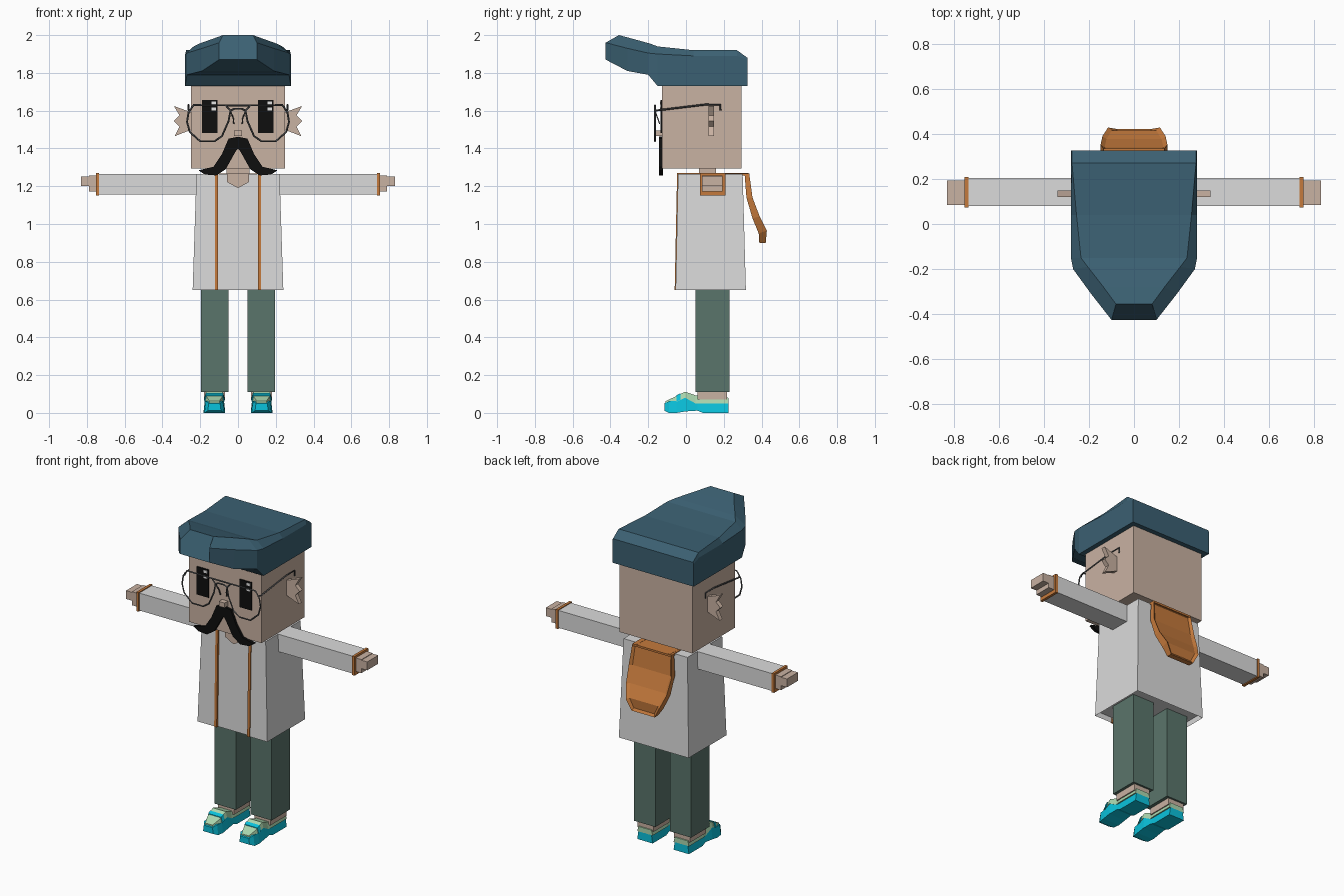
import bpy
import bmesh

if "Cube" in bpy.data.objects:
    bpy.data.objects.remove(bpy.data.objects["Cube"])


def material(name, *rgb):
    lin = [((c / 255 + 0.055) / 1.055) ** 2.4 if c > 10 else c / 3295 for c in rgb] + [1]
    m = bpy.data.materials.new(name)
    m.use_nodes = True
    m.diffuse_color = lin
    m.node_tree.nodes["Principled BSDF"].inputs["Base Color"].default_value = lin
    return m


SKIN = material("skin", 201, 178, 162)
CLOTH = material("pale grey cloth", 219, 219, 219)
ORANGE = material("orange trim", 197, 122, 60)
HAIR = material("blue hair", 59, 96, 114)
PANTS = material("green trousers", 90, 117, 107)
CYAN = material("cyan sole", 10, 194, 220)
MINT = material("mint upper", 172, 215, 175)
BLACK = material("black", 14, 14, 14)
WIRE = material("dark wire", 80, 82, 84)
WHITE = material("white glint", 240, 240, 240)


def finish(name, mesh, *mats):
    ob = bpy.data.objects.new(name, mesh)
    bpy.context.scene.collection.objects.link(ob)
    mesh.materials.clear()
    for m in mats:
        mesh.materials.append(m)
    return ob


def loft(name, rings, mats, s=1, edit=None):
    """Closed solid through matching rings of points; s = -1 mirrors in x."""
    bm = bmesh.new()
    vs = [[bm.verts.new((s * x, y, z)) for x, y, z in ring] for ring in rings]
    n = len(rings[0])
    for a, b in zip(vs, vs[1:]):
        for i in range(n):
            j = (i + 1) % n
            bm.faces.new((a[i], a[j], b[j], b[i]))
    bm.faces.new(vs[0])
    bm.faces.new(vs[-1])
    bmesh.ops.recalc_face_normals(bm, faces=bm.faces)
    if edit:
        edit(bm)
    mesh = bpy.data.meshes.new(name)
    bm.to_mesh(mesh)
    bm.free()
    return finish(name, mesh, *(mats if isinstance(mats, tuple) else (mats,)))


def box(name, x, y, z, mat, s=1):
    ring = lambda h: [(x[0], y[0], h), (x[1], y[0], h), (x[1], y[1], h), (x[0], y[1], h)]
    return loft(name, [ring(z[0]), ring(z[1])], mat, s)


def front_plate(name, pts, y, mat, s=1):
    return loft(name, [[(px, d, pz) for px, pz in pts] for d in y], mat, s)


def sections(name, rows, cx, mat, s=1):
    """Rectangular sections along y: (y, half width, bottom, top)."""
    return loft(name, [[(cx - w, y, a), (cx + w, y, a), (cx + w * .85, y, b), (cx - w * .85, y, b)]
                       for y, w, a, b in rows], mat, s)


def wire(name, pts, closed=False, s=1, r=0.005):
    cu = bpy.data.curves.new(name, "CURVE")
    cu.dimensions = "3D"
    cu.bevel_depth = r
    cu.bevel_resolution = 0
    sp = cu.splines.new("POLY")
    sp.points.add(len(pts) - 1)
    for p, (x, y, z) in zip(sp.points, pts):
        p.co = (s * x, y, z, 1)
    sp.use_cyclic_u = closed
    tmp = bpy.data.objects.new("tmp", cu)
    bpy.context.scene.collection.objects.link(tmp)
    mesh = bpy.data.meshes.new_from_object(tmp.evaluated_get(bpy.context.evaluated_depsgraph_get()))
    bpy.data.objects.remove(tmp)
    return finish(name, mesh, WIRE)


# Head, neck and nose
box("head", (-.25, .25), (-.127, .295), (1.295, 1.76), SKIN)
box("neck", (-.06, .06), (.07, .16), (1.25, 1.3), SKIN)
box("nose", (-.02, .02), (-.16, -.12), (1.465, 1.495), SKIN)

# Swept hair: (y low, half width, bottom, side top, y top, top half width, top)
hair_rows = [(.325, .28, 1.73, 1.87, .325, .275, 1.88), (.27, .28, 1.73, 1.89, .27, .275, 1.92),
             (.04, .28, 1.73, 1.89, .04, .255, 1.92), (-.15, .28, 1.73, 1.9, -.15, .235, 1.94),
             (-.2, .27, 1.79, 1.905, -.19, .205, 1.955), (-.31, .19, 1.81, 1.93, -.28, .135, 1.98),
             (-.425, .1, 1.87, 1.96, -.355, .08, 2.0)]
loft("hair", [[(-w, y, a), (w, y, a), (w, y, b), (tw, ty, t), (-tw, ty, t), (-w, y, b)]
              for y, w, a, b, ty, tw, t in hair_rows], HAIR)

# Eyes with two glints each
for side, cx in (("left", .146), ("right", -.15)):
    box(side + "_eye", (cx - .041, cx + .041), (-.134, -.126), (1.483, 1.656), BLACK)
    for i, z in enumerate((1.633, 1.6)):
        box(f"{side}_eye_glint_{i}", (cx + .01, cx + .034), (-.137, -.133), (z, z + .016), WHITE)

moustache = [(0, 1.462), (.05, 1.452), (.085, 1.37), (.13, 1.303), (.21, 1.284),
             (.175, 1.262), (.115, 1.257), (.065, 1.29), (.012, 1.385), (0, 1.4)]
ear = [(.245, 1.59), (.34, 1.625), (.31, 1.575), (.34, 1.545),
       (.31, 1.515), (.335, 1.465), (.245, 1.5)]
lens = [(.235, 1.63), (.262, 1.59), (.27, 1.54), (.255, 1.487), (.2, 1.438), (.125, 1.438),
        (.085, 1.465), (.05, 1.545), (.04, 1.6), (.065, 1.628)]
sole = [(-.115, .035, .012, .05), (-.09, .052, 0, .062), (-.05, .057, 0, .062), (0, .057, .008, .088),
        (.06, .052, .012, .055), (.09, .053, 0, .05), (.225, .053, 0, .05)]
upper = [(-.108, .03, .045, .062), (-.06, .048, .055, .085), (-.005, .053, .08, .112),
         (.05, .048, .05, .093), (.08, .053, .049, .086), (.225, .053, .049, .08)]

# Paired parts
for side, s in (("left", 1), ("right", -1)):
    front_plate(side + "_moustache", moustache, (-.142, -.122), BLACK, s)
    front_plate(side + "_ear", ear, (.12, .148), SKIN, s)
    wire(side + "_glasses_rim", [(x, -.164, z) for x, z in lens], True, s)
    wire(side + "_glasses_temple", [(.25, -.164, 1.6), (.262, -.15, 1.602), (.262, .1, 1.632),
                                    (.262, .182, 1.632), (.262, .182, 1.6)], False, s)
    wire(side + "_nose_pad", [(.04, -.164, 1.6), (.025, -.15, 1.56), (.022, -.14, 1.53)], False, s, .004)

    # Arm and hand
    box(side + "_sleeve", (.15, .745), (.08, .203), (1.156, 1.264), CLOTH, s)
    box(side + "_cuff", (.735, .751), (.073, .208), (1.15, 1.269), ORANGE, s)
    box(side + "_palm", (.745, .79), (.085, .193), (1.172, 1.256), SKIN, s)
    box(side + "_fingers", (.785, .83), (.085, .193), (1.2, 1.252), SKIN, s)

    # Jacket edge running down the front and over the shoulder
    edge = [(-.047, 1.269), (.33, 1.269), (.33, 1.258), (-.036, 1.258), (-.048, .65), (-.06, .65)]
    loft(side + "_jacket_trim", [[(x, y, z) for y, z in edge] for x in (.105, .122)], ORANGE, s)

    # Leg and shoe
    box(side + "_trouser_leg", (.05, .197), (.05, .23), (.11, .7), PANTS, s)
    box(side + "_ankle", (.07, .18), (.06, .218), (.07, .115), SKIN, s)
    sections(side + "_shoe_sole", sole, .125, CYAN, s)
    sections(side + "_shoe_upper", upper, .125, MINT, s)
    sections(side + "_shoe_strap", [(-.05, .052, .06, .094), (-.03, .055, .07, .104)], .125, CYAN, s)

wire("glasses_top_bar", [(-.065, -.164, 1.628), (.065, -.164, 1.628)])
wire("glasses_bridge", [(-.04, -.164, 1.6), (-.02, -.164, 1.61), (.02, -.164, 1.61), (.04, -.164, 1.6)])


# Jacket with a recessed front panel and a hollow hem
def jacket_ring(w, front, back, z):
    half = [(w, back), (w, front), (.113, front), (.113, front + .01)]
    return [(x, y, z) for x, y in half] + [(-x, y, z) for x, y in reversed(half)]


def hollow_hem(bm):
    hem = [f for f in bm.faces if f.normal.z < -.9]
    bmesh.ops.inset_region(bm, faces=hem, thickness=.008)
    bmesh.ops.translate(bm, vec=(0, 0, .03), verts=list({v for f in hem for v in f.verts}))
    for f in hem:
        f.material_index = 1


loft("jacket", [jacket_ring(.24, -.055, .317, .65), jacket_ring(.22, -.042, .3, 1.264)],
     (CLOTH, SKIN), 1, hollow_hem)
front_plate("open_collar", [(-.058, 1.268), (.058, 1.268), (.058, 1.222), (0, 1.19), (-.058, 1.222)],
            (-.045, -.03), SKIN)


# Hood hanging down the back, with a raised rim
def sink_panel(bm):
    panel = [f for f in bm.faces if f.normal.y > .3]
    bmesh.ops.inset_region(bm, faces=panel, thickness=.018)
    bmesh.ops.translate(bm, vec=(0, -.012, 0), verts=list({v for f in panel for v in f.verts}))


# (half width, outer y, outer z, inner y, inner z)
hood_rows = [(.135, .335, 1.266, .31, 1.266), (.148, .352, 1.14, .32, 1.14), (.14, .39, 1.04, .352, 1.03),
             (.115, .428, .965, .385, .95), (.08, .422, .9, .388, .9)]
loft("hood", [[(-w, yi, zi), (w, yi, zi), (w, yo, zo), (-w, yo, zo)]
              for w, yo, zo, yi, zi in hood_rows], ORANGE, 1, sink_panel)
box("hood_collar", (-.135, .135), (.16, .335), (1.256, 1.268), ORANGE)
